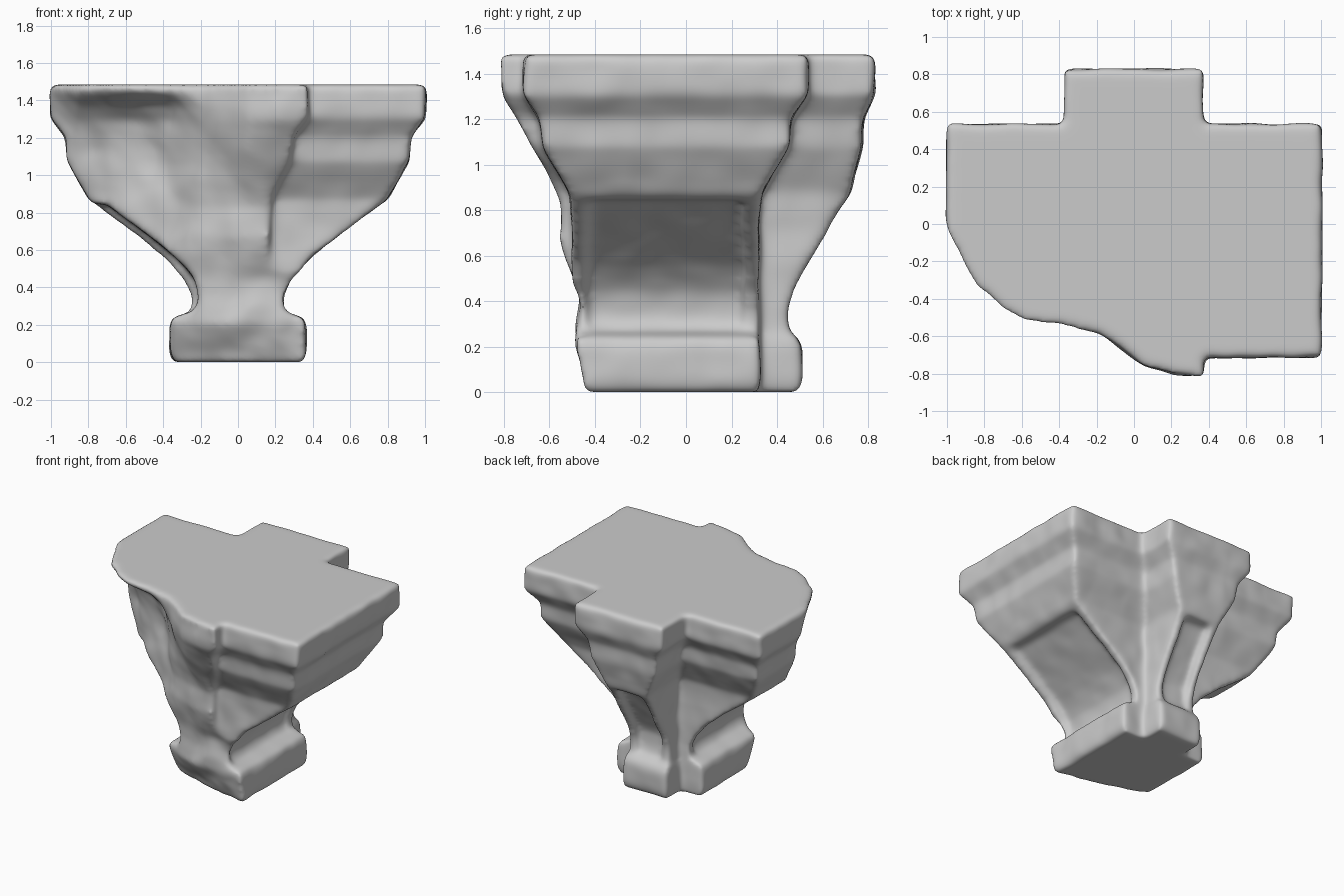
import bpy, bmesh
from mathutils import Vector, noise

if "Cube" in bpy.data.objects:
    bpy.data.objects.remove(bpy.data.objects["Cube"])

CY = -0.09  # centre line of the unbroken stone

# Levels: z, arm reach in x, arm half depth in y, tongue half width, tongue reach in y
LEVELS = [
    (0.00, 0.345, 0.41, 0.18, 0.58), (0.05, 0.365, 0.415, 0.19, 0.60),
    (0.20, 0.365, 0.415, 0.19, 0.60), (0.24, 0.345, 0.41, 0.18, 0.575),
    (0.27, 0.25, 0.41, 0.17, 0.54), (0.34, 0.24, 0.41, 0.17, 0.54),
    (0.45, 0.295, 0.41, 0.17, 0.565), (0.57, 0.405, 0.41, 0.17, 0.63),
    (0.72, 0.60, 0.41, 0.17, 0.72), (0.87, 0.80, 0.42, 0.18, 0.81),
    (1.08, 0.915, 0.54, 0.28, 0.865), (1.20, 0.92, 0.555, 0.295, 0.87),
    (1.31, 1.005, 0.625, 0.372, 0.92), (1.485, 1.005, 0.625, 0.372, 0.92)]

# Broken front: depth y at each x column for each height
BREAK_X = [-1.1, -0.85, -0.65, -0.40, -0.20, 0.05, 0.25, 0.385]
BREAK = [
    (-0.10, (0.10, -0.05, -0.12, -0.18, -0.27, -0.34, -0.37, -0.42)),
    (0.05, (0.10, -0.05, -0.15, -0.22, -0.32, -0.40, -0.44, -0.46)),
    (0.20, (0.10, -0.05, -0.20, -0.30, -0.41, -0.49, -0.50, -0.48)),
    (0.40, (0.10, -0.08, -0.25, -0.35, -0.41, -0.46, -0.46, -0.47)),
    (0.65, (0.10, -0.05, -0.22, -0.32, -0.48, -0.56, -0.56, -0.54)),
    (0.87, (0.12, -0.03, -0.20, -0.30, -0.47, -0.54, -0.55, -0.55)),
    (1.10, (0.12, -0.06, -0.20, -0.29, -0.52, -0.67, -0.71, -0.69)),
    (1.34, (0.12, -0.13, -0.26, -0.34, -0.56, -0.77, -0.83, -0.82)),
    (1.43, (0.14, -0.32, -0.50, -0.54, -0.58, -0.75, -0.83, -0.82)),
    (1.60, (0.14, -0.34, -0.53, -0.565, -0.58, -0.76, -0.83, -0.82))]


def to_object(name, bm):
    bmesh.ops.recalc_face_normals(bm, faces=bm.faces)
    mesh = bpy.data.meshes.new(name)
    bm.to_mesh(mesh)
    bm.free()
    obj = bpy.data.objects.new(name, mesh)
    bpy.context.collection.objects.link(obj)
    return obj


def lerp_table(xs, ys, x):
    for i in range(len(xs) - 1):
        if x <= xs[i + 1]:
            t = max(0, (x - xs[i]) / (xs[i + 1] - xs[i]))
            return ys[i] + t * (ys[i + 1] - ys[i])
    return ys[-1]


def cross_loft(name):
    bm = bmesh.new()
    rings = []
    for z, X, Y, w, P in LEVELS:
        quarter = [(X, Y), (w, Y), (w, P)]
        pts = quarter + [(-x, y) for x, y in reversed(quarter)]
        pts += [(-x, -y) for x, y in pts]
        rings.append([bm.verts.new((x, y + CY, z)) for x, y in pts])
    for a, b in zip(rings, rings[1:]):
        for i in range(12):
            j = (i + 1) % 12
            bm.faces.new((a[i], a[j], b[j], b[i]))
    bm.faces.new(rings[0])
    bm.faces.new(rings[-1])
    return to_object(name, bm)


def recess_cutter(name, column, direction, half):
    # Prism following the outer curve, sunk inwards, with the given half width
    zs = [l[0] for l in LEVELS]
    rs = [l[column] for l in LEVELS]
    prof = []
    for i in range(11):
        z = 0.265 + 0.058 * i
        prof.append((lerp_table(zs, rs, z) - 0.065 * min(1, 0.3 + i * 0.2), z))
    prof += [(1.5, prof[-1][1]), (1.5, prof[0][1])]
    d = Vector(direction)
    side = Vector((-d.y, d.x, 0))
    bm = bmesh.new()
    ends = [[bm.verts.new(d * r + side * s + Vector((0, CY, z))) for r, z in prof]
            for s in (-half, half)]
    n = len(prof)
    for i in range(n):
        j = (i + 1) % n
        bm.faces.new((ends[0][i], ends[0][j], ends[1][j], ends[1][i]))
    for e in ends:
        bm.faces.new(e)
    return to_object(name, bm)


def break_cutter(name):
    bm = bmesh.new()
    nx, nz = 18, 22
    zs = [r[0] for r in BREAK]
    grid = []
    for k in range(nz + 1):
        z = -0.1 + 1.7 * k / nz
        row = []
        for i in range(nx + 1):
            x = -1.1 + 1.485 * i / nx
            y = lerp_table(zs, [lerp_table(BREAK_X, r[1], x) for r in BREAK], z)
            y += 0.03 * noise.noise(Vector((x * 7, z * 6, 3.7)))
            row.append(bm.verts.new((x, y, z)))
        grid.append(row)
    for k in range(nz):
        for i in range(nx):
            bm.faces.new((grid[k][i], grid[k][i + 1], grid[k + 1][i + 1], grid[k + 1][i]))
    ext = bmesh.ops.extrude_face_region(bm, geom=bm.faces[:])
    for v in ext["geom"]:
        if isinstance(v, bmesh.types.BMVert):
            v.co.y = -2
    bmesh.ops.triangulate(bm, faces=bm.faces[:])
    return to_object(name, bm)


# Stone block with arms, tongues and foot
stone = cross_loft("stone_bracket")

# Sunken panels on both sides and the back, then the broken front
cutters = [recess_cutter("right_panel_cutter", 1, (1, 0, 0), 0.345),
           recess_cutter("left_panel_cutter", 1, (-1, 0, 0), 0.345),
           recess_cutter("back_panel_cutter", 4, (0, 1, 0), 0.11),
           break_cutter("broken_front_cutter")]
bpy.context.view_layer.objects.active = stone
stone.select_set(True)
for c in cutters:
    c.hide_render = True
    mod = stone.modifiers.new("cut", "BOOLEAN")
    mod.operation = "DIFFERENCE"
    mod.solver = "EXACT"
    mod.object = c
    bpy.ops.object.modifier_apply(modifier=mod.name)
for c in cutters:
    bpy.data.objects.remove(c)

# Worn, rounded edges
remesh = stone.modifiers.new("wear", "REMESH")
remesh.mode = "VOXEL"
remesh.voxel_size = 0.016
soften = stone.modifiers.new("soften", "SMOOTH")
soften.factor = 0.5
soften.iterations = 20
for name in ("wear", "soften"):
    bpy.ops.object.modifier_apply(modifier=name)

# Slight unevenness, then settle the stone on the ground
for v in stone.data.vertices:
    n = noise.noise_vector(v.co * 7) * 0.008
    v.co.x += n.x
    v.co.y += n.y
low = min(v.co.z for v in stone.data.vertices)
for v in stone.data.vertices:
    v.co.z -= low
bpy.ops.object.shade_smooth_by_angle(angle=0.7)
